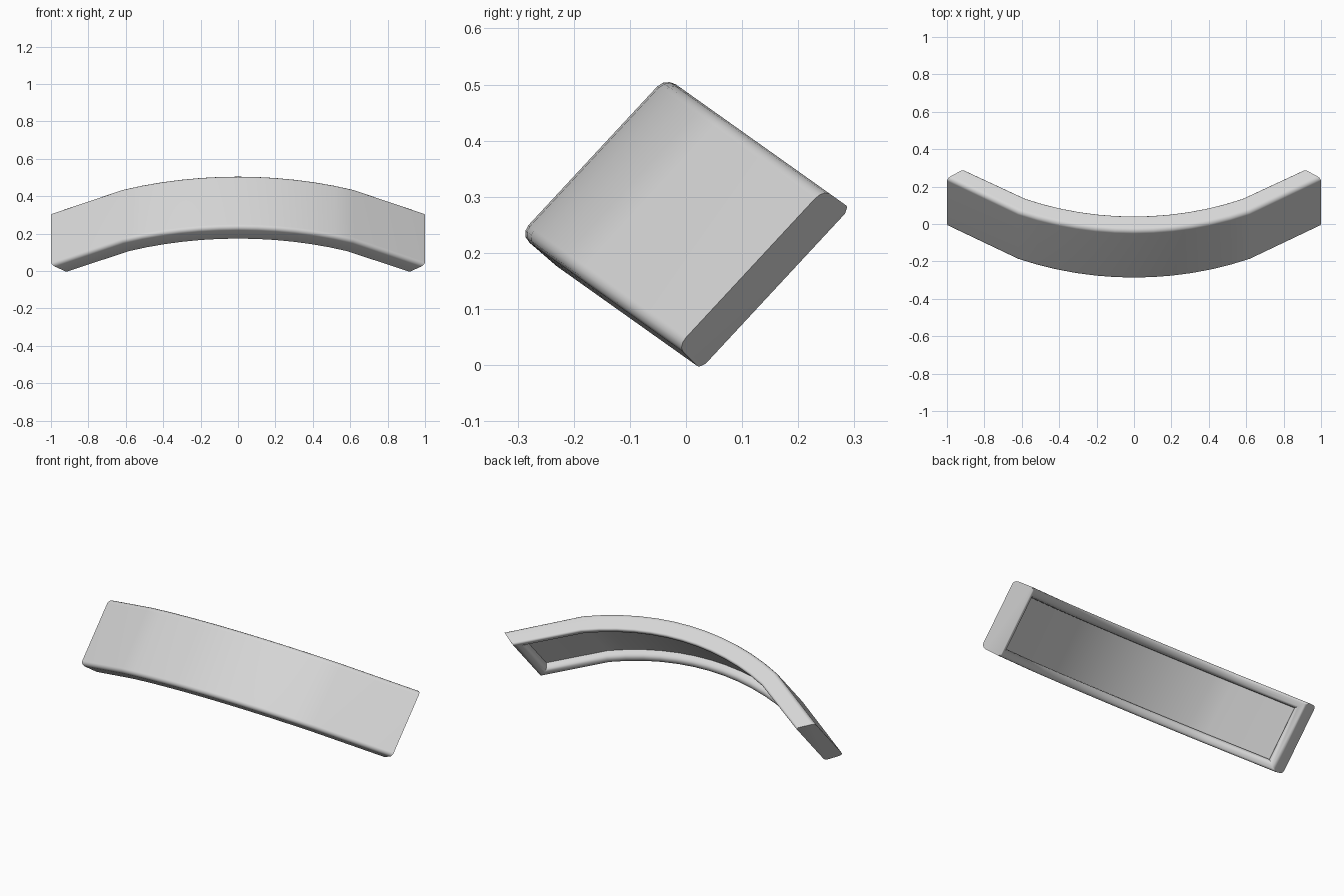
import bpy, bmesh, math
from mathutils import Vector

cube = bpy.data.objects.get("Cube")
if cube:
    bpy.data.objects.remove(cube, do_unlink=True)

# Tilted frame: depth runs back and down, width runs back and up
ORIGIN = Vector((0, -0.166, 0.373))
DEPTH = Vector((0, 0.815, -0.579))
WIDTH = Vector((0, 0.26, 0.28))
RADIUS, THICK, STEPS = 1.62, 0.1, 12


def place(x, depth, side):
    return ORIGIN + Vector((x, 0, 0)) + DEPTH * depth + WIDTH * (side / 2)


def arc(radius, half, start):
    xs = [half * (2 * i / STEPS - 1) for i in range(STEPS + 1)]
    return [(x, start + radius - math.sqrt(radius ** 2 - x * x)) for x in xs]


# Outer and inner curves: smooth middle with one straight segment at each end
outer = [(-1, 0.345)] + arc(RADIUS, 0.62, 0) + [(1, 0.345)]
inner = [(-0.91, 0.403)] + arc(RADIUS - THICK, 0.58, THICK) + [(0.91, 0.403)]

# Solid curved band, one four-cornered ring per station, lower side flared
bm = bmesh.new()
rings = []
for o, i in zip(outer, inner):
    rings.append([bm.verts.new(place(*p, s)) for p, s in
                  ((o, -1), (o, 1), (i, 1), (i, -1.05))])
back, front_edges, back_edges = [], [], []
for a, b in zip(rings, rings[1:]):
    for k in range(4):
        n = (k + 1) % 4
        face = bm.faces.new((a[k], b[k], b[n], a[n]))
        if k == 2:
            back.append(face)
    front_edges += [bm.edges.get((a[k], b[k])) for k in (0, 1)]
    back_edges += [bm.edges.get((a[k], b[k])) for k in (2, 3)]
bm.faces.new(rings[0])
bm.faces.new(rings[-1][::-1])
bmesh.ops.recalc_face_normals(bm, faces=bm.faces)

# Recessed back panel with a narrow rim
bmesh.ops.inset_region(bm, faces=back, thickness=0.05, use_even_offset=True,
                       use_boundary=True)
rim_edges = [e for f in back for e in f.edges
             if sum(g in back for g in e.link_faces) == 1]
walls = bmesh.ops.extrude_face_region(bm, geom=back)
floor = [v for v in walls["geom"] if isinstance(v, bmesh.types.BMVert)]
bmesh.ops.delete(bm, geom=back, context="FACES")
for v in floor:
    tangent = v.co.x / RADIUS
    v.co -= (DEPTH * math.sqrt(1 - tangent ** 2) - Vector((tangent, 0, 0))) * 0.05

# Rounded long edges and softened recess opening
for edges, size in ((front_edges, 0.022), (back_edges, 0.013), (rim_edges, 0.028)):
    bmesh.ops.bevel(bm, geom=[e for e in edges if e.is_valid], offset=size,
                    segments=3, profile=0.5, affect="EDGES")
bmesh.ops.recalc_face_normals(bm, faces=bm.faces)

mesh = bpy.data.meshes.new("curved_band")
bm.to_mesh(mesh)
bm.free()
band = bpy.data.objects.new("curved_band", mesh)
bpy.context.collection.objects.link(band)

# Plain grey finish
grey = bpy.data.materials.new("light_grey")
grey.use_nodes = True
colour = (0.68, 0.68, 0.68, 1)
grey.diffuse_color = colour
grey.node_tree.nodes["Principled BSDF"].inputs["Base Color"].default_value = colour
mesh.materials.append(grey)

# Smooth shading that keeps the broad faces even
bpy.context.view_layer.objects.active = band
band.select_set(True)
bpy.ops.object.shade_smooth_by_angle(angle=math.radians(35))
even = band.modifiers.new("even_shading", "WEIGHTED_NORMAL")
even.keep_sharp = True
